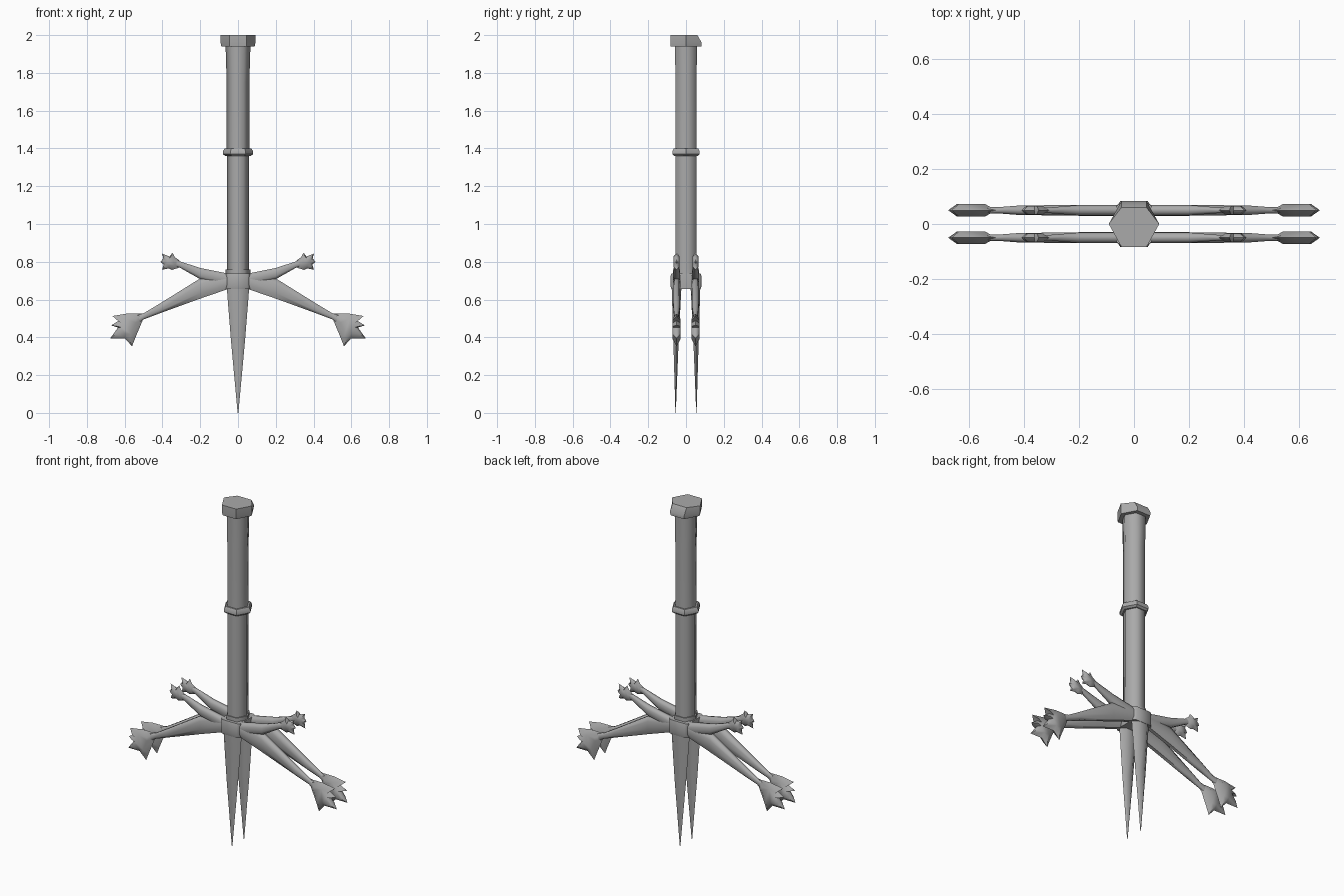
import bpy, bmesh, math

cube = bpy.data.objects.get("Cube")
if cube:
    bpy.data.objects.remove(cube)

steel = bpy.data.materials.new("grey steel")
steel.use_nodes = True
grey = (0.4, 0.4, 0.4, 1)
steel.diffuse_color = grey
steel.node_tree.nodes["Principled BSDF"].inputs["Base Color"].default_value = grey


def loft(name, rings, angle=65):
    """Skin a list of point rings and cap both ends."""
    bm = bmesh.new()
    loops = [[bm.verts.new(p) for p in ring] for ring in rings]
    n = len(loops[0])
    for a, b in zip(loops, loops[1:]):
        for i in range(n):
            j = (i + 1) % n
            bm.faces.new((a[i], a[j], b[j], b[i]))
    bm.faces.new(loops[0])
    bm.faces.new(loops[-1])
    bmesh.ops.recalc_face_normals(bm, faces=bm.faces)
    mesh = bpy.data.meshes.new(name)
    bm.to_mesh(mesh)
    bm.free()
    mesh.materials.append(steel)
    obj = bpy.data.objects.new(name, mesh)
    bpy.context.collection.objects.link(obj)
    bpy.ops.object.select_all(action='DESELECT')
    obj.select_set(True)
    bpy.context.view_layer.objects.active = obj
    bpy.ops.object.shade_smooth_by_angle(angle=math.radians(angle))
    return obj


def hexagon(rx, ry, z, y=0):
    """Six-sided ring with corners on the x axis; ry is the flat distance."""
    return [(rx * c, y + ry * s, z) for c, s in
            ((1, 0), (.5, 1), (-.5, 1), (-1, 0), (-.5, -1), (.5, -1))]


# Hilt column, stacked from the bottom up
loft("lower_grip", [hexagon(.057, .055, .68), hexagon(.058, .056, 1.37)])
loft("upper_grip", [hexagon(.06, .056, 1.38), hexagon(.06, .056, 1.75),
                    hexagon(.066, .058, 1.95)])
loft("middle_ring", [hexagon(.068, .062, 1.36), hexagon(.08, .072, 1.37),
                     hexagon(.08, .072, 1.385), hexagon(.07, .064, 1.4)], 40)
loft("collar_ring", [hexagon(.065, .06, .73), hexagon(.065, .06, .76)])

# Pommel, with its back upper edge cut away
top = [(x, min(y, .06), z) for x, y, z in hexagon(.092, .083, 2)]
loft("pommel", [hexagon(.088, .081, 1.94), hexagon(.092, .083, 1.96), top], 50)


# Guard block with chamfered front and back
def block(z, grow):
    half = [(.063, .065), (.05, .083 * grow), (-.05, .083 * grow), (-.063, .065)]
    return [(x, y, z) for x, y in half] + [(-x, -y, z) for x, y in half]


loft("guard_block", [block(.655, .93), block(.672, 1), block(.722, 1), block(.738, .93)], 50)


# Limbs of the guard: sections are x, bottom, top, half thickness
LOWER_ARM = [(.04, .66, .735, .02), (.2, .605, .712, .02), (.42, .525, .575, .017),
             (.5, .495, .527, .011), (.56, .45, .51, .015)]
UPPER_ARM = [(.04, .665, .735, .02), (.2, .708, .767, .019),
             (.31, .77, .803, .01), (.35, .78, .82, .012)]

# Jagged hand outlines in x, z
LARGE_HAND = [(.503, .526), (.587, .526), (.665, .513), (.63, .489), (.672, .463),
              (.635, .452), (.677, .394), (.598, .394), (.561, .352), (.545, .394),
              (.503, .494)]
SMALL_HAND = [(.31, .807), (.335, .825), (.347, .848), (.362, .828), (.402, .843),
              (.395, .818), (.41, .8), (.393, .785), (.402, .758), (.365, .765),
              (.35, .757), (.314, .768)]


def arm(name, sections, sx, yc):
    rings = []
    for x, low, high, t in sections:
        mid, r = (low + high) / 2, (high - low) / 2
        rings.append([(sx * x, yc + t * c, mid + r * s) for c, s in
                      ((1, .45), (.5, 1), (-.5, 1), (-1, .45),
                       (-1, -.45), (-.5, -1), (.5, -1), (1, -.45))])
    loft(name, rings)


def hand(name, outline, sx, yc, thick):
    cx = sum(p[0] for p in outline) / len(outline)
    cz = sum(p[1] for p in outline) / len(outline)

    def ring(scale, y):
        return [(sx * (cx + (x - cx) * scale), y, cz + (z - cz) * scale)
                for x, z in outline]
    loft(name, [ring(.6, yc - thick), ring(1, yc), ring(.6, yc + thick)])


for depth, sy in (("front", -1), ("back", 1)):
    yc = sy * .05
    # Tapering blade
    loft(depth + "_blade", [hexagon(.002, .001, 0, sy * .055),
                            hexagon(.037, .014, .38, sy * .053),
                            hexagon(.06, .026, .67, yc)])
    for side, sx in (("left", 1), ("right", -1)):
        tag = f"{depth}_{side}_"
        arm(tag + "lower_arm", LOWER_ARM, sx, yc)
        arm(tag + "upper_arm", UPPER_ARM, sx, yc)
        hand(tag + "large_hand", LARGE_HAND, sx, yc, .022)
        hand(tag + "small_hand", SMALL_HAND, sx, yc, .016)
